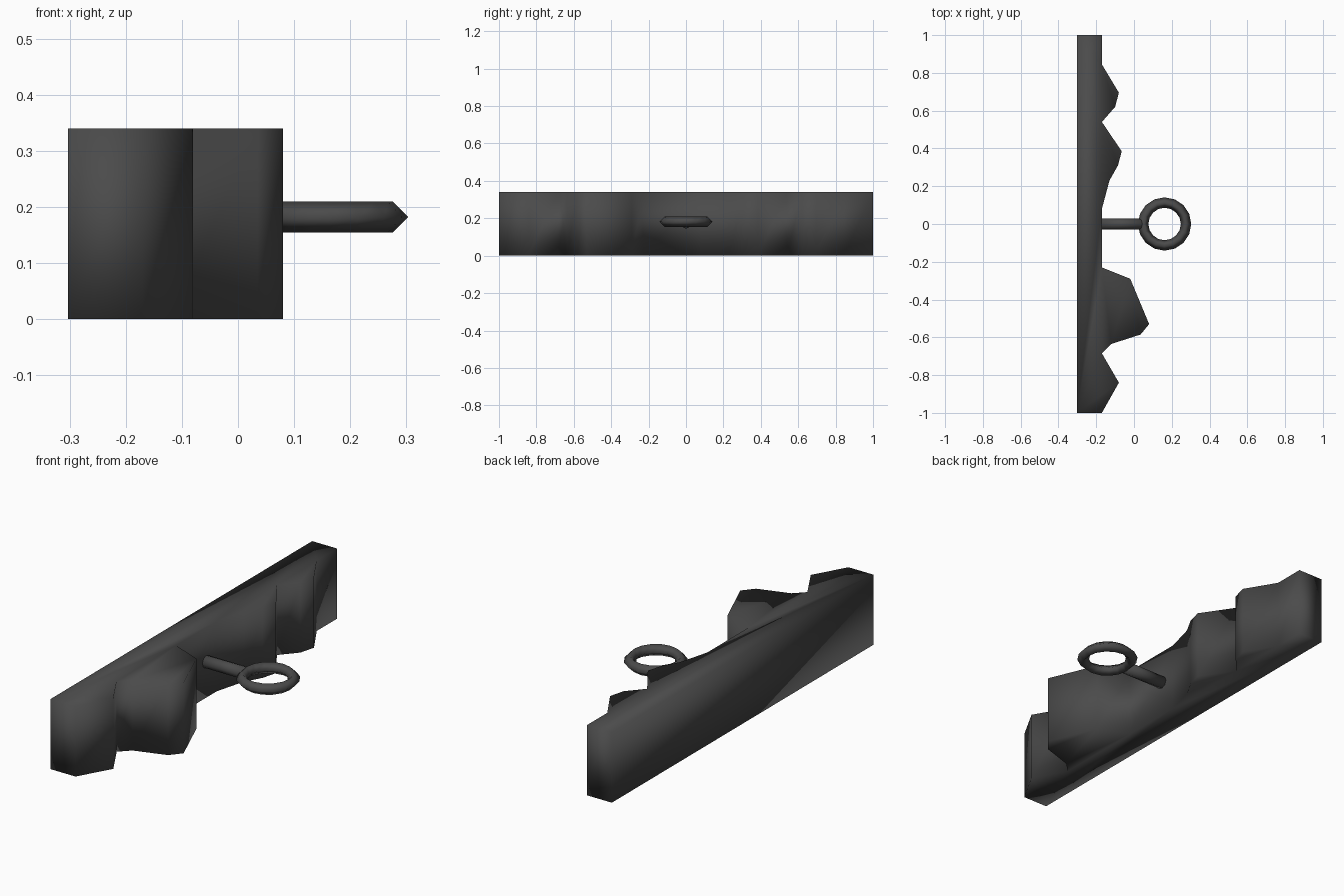
import bpy, bmesh
from math import pi

if "Cube" in bpy.data.objects:
    bpy.data.objects.remove(bpy.data.objects["Cube"])

mat = bpy.data.materials.new("dark_iron")
mat.diffuse_color = (0.07, 0.07, 0.07, 1)
mat.use_nodes = True
mat.node_tree.nodes["Principled BSDF"].inputs["Base Color"].default_value = mat.diffuse_color


def finish(obj):
    obj.data.materials.append(mat)
    for p in obj.data.polygons:
        p.use_smooth = True


# Jagged rock slab: plan outline extruded upward
outline = [(-0.303, 1), (-0.303, -1), (-0.17, -1), (-0.08, -0.84), (-0.17, -0.685),
           (-0.12, -0.635), (0.035, -0.585), (0.08, -0.53), (-0.02, -0.29),
           (-0.17, -0.23), (-0.17, 0.08), (-0.13, 0.23), (-0.085, 0.31),
           (-0.065, 0.385), (-0.17, 0.54), (-0.10, 0.62), (-0.08, 0.695),
           (-0.17, 0.845), (-0.17, 1)]
bm = bmesh.new()
base = bm.faces.new([bm.verts.new((x, y, 0)) for x, y in outline])
ext = bmesh.ops.extrude_face_region(bm, geom=[base], use_keep_orig=True)
top = [v for v in ext["geom"] if isinstance(v, bmesh.types.BMVert)]
bmesh.ops.translate(bm, verts=top, vec=(0, 0, 0.34))
bmesh.ops.recalc_face_normals(bm, faces=bm.faces[:])
bmesh.ops.triangulate(bm, faces=[f for f in bm.faces if len(f.verts) > 4])
mesh = bpy.data.meshes.new("rock_slab")
bm.to_mesh(mesh)
bm.free()
slab = bpy.data.objects.new("rock_slab", mesh)
bpy.context.collection.objects.link(slab)
finish(slab)

# Horizontal ring with a four-sided tube
bpy.ops.mesh.primitive_torus_add(major_segments=16, minor_segments=4,
                                 major_radius=0.1135, minor_radius=0.0275,
                                 location=(0.162, 0, 0.182))
ring = bpy.context.object
ring.name = "ring"
finish(ring)

# Rod joining the ring to the slab
bpy.ops.mesh.primitive_cylinder_add(vertices=8, radius=0.03, depth=0.22,
                                    location=(-0.06, 0, 0.175),
                                    rotation=(0, pi / 2, 0))
rod = bpy.context.object
rod.name = "ring_rod"
finish(rod)
